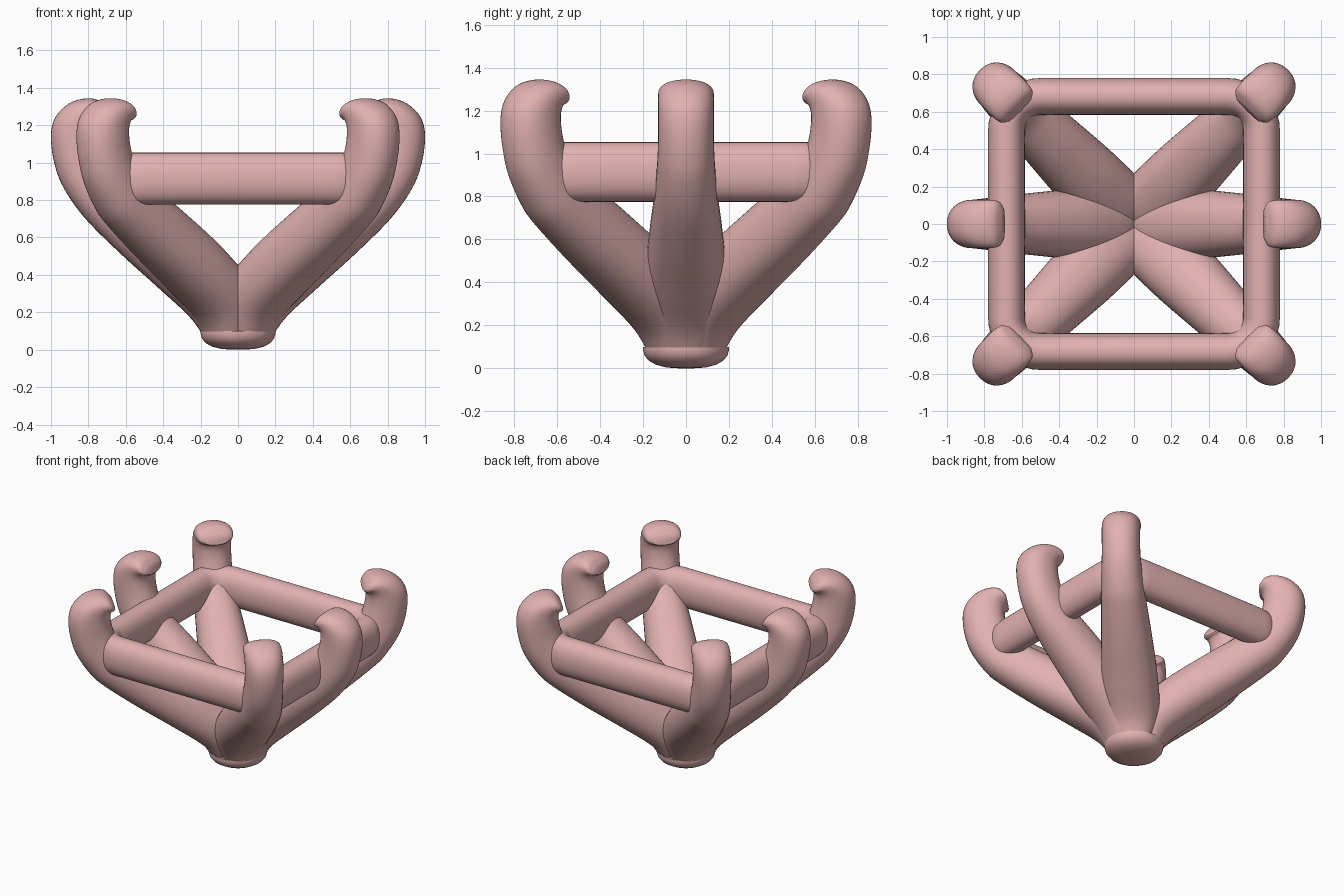
import bpy, bmesh, math
from mathutils import Vector

if "Cube" in bpy.data.objects:
    bpy.data.objects.remove(bpy.data.objects["Cube"])

mat = bpy.data.materials.new("rose_metal")
mat.diffuse_color = (0.76, 0.44, 0.44, 1)
mat.use_nodes = True
mat.node_tree.nodes["Principled BSDF"].inputs["Base Color"].default_value = mat.diffuse_color


def finish(name, bm):
    bmesh.ops.recalc_face_normals(bm, faces=bm.faces[:])
    me = bpy.data.meshes.new(name)
    bm.to_mesh(me)
    bm.free()
    ob = bpy.data.objects.new(name, me)
    bpy.context.collection.objects.link(ob)
    me.materials.append(mat)
    bpy.context.view_layer.objects.active = ob
    ob.select_set(True)
    bpy.ops.object.shade_smooth_by_angle(angle=math.radians(40))
    ob.select_set(False)
    return ob


def skin(rings, closed=False):
    bm = bmesh.new()
    vs = [[bm.verts.new(p) for p in r] for r in rings]
    n = len(vs[0])
    for i in range(len(vs) if closed else len(vs) - 1):
        a, b = vs[i], vs[(i + 1) % len(vs)]
        for j in range(n):
            k = (j + 1) % n
            bm.faces.new((a[j], a[k], b[k], b[j]))
    if not closed:
        bm.faces.new(vs[0])
        bm.faces.new(vs[-1])
    return bm


def oval(n, power):
    pts = []
    for i in range(n):
        t = 2 * math.pi * i / n
        c, s = math.cos(t), math.sin(t)
        pts.append((math.copysign(abs(c) ** (2 / power), c),
                    math.copysign(abs(s) ** (2 / power), s)))
    return pts


def smooth_rows(rows, steps):
    out = []
    for i in range(len(rows) - 1):
        p = [rows[max(0, min(len(rows) - 1, i + k))] for k in (-1, 0, 1, 2)]
        for s in range(steps):
            t = s / steps
            out.append([0.5 * (2 * b + (c - a) * t + (2 * a - 5 * b + 4 * c - d) * t * t
                               + (3 * b - a - 3 * c + d) * t ** 3) for a, b, c, d in zip(*p)])
    out.append(list(rows[-1]))
    return out


# Prong stations: outer r, outer z, inner r, inner z, half width
PRONG = [
    (0.155, 0.02, 0.00, 0.04, 0.10),
    (0.25, 0.165, -0.03, 0.33, 0.18),
    (0.42, 0.325, 0.13, 0.54, 0.19),
    (0.63, 0.515, 0.38, 0.755, 0.17),
    (0.82, 0.705, 0.58, 0.91, 0.147),
    (0.935, 0.87, 0.675, 1.02, 0.135),
    (0.985, 1.01, 0.705, 1.10, 0.13),
    (1.00, 1.15, 0.715, 1.165, 0.13),
    (0.975, 1.245, 0.712, 1.20, 0.13),
    (0.905, 1.315, 0.706, 1.215, 0.13),
    (0.82, 1.343, 0.70, 1.22, 0.128),
    (0.75, 1.335, 0.696, 1.222, 0.118),
    (0.705, 1.295, 0.69, 1.23, 0.085),
]


def prong(name, angle, spread):
    ca, sa = math.cos(angle), math.sin(angle)
    rings = []
    for ro, zo, ri, zi, w in smooth_rows(PRONG, 6):
        mr, mz = (ro + ri) / 2, (zo + zi) / 2
        hr, hz = (ro - ri) / 2, (zo - zi) / 2
        mr += spread * max(0, min(1, (mr - 0.1) / 0.6))
        ring = []
        for c, s in oval(40, 2.2):
            r, t = mr + hr * c, w * s
            ring.append((r * ca - t * sa, r * sa + t * ca, mz + hz * c))
        rings.append(ring)
    bm = skin(rings)
    # Trim the foot level with the cup rim
    bmesh.ops.bisect_plane(bm, geom=bm.verts[:] + bm.edges[:] + bm.faces[:],
                           plane_co=(0, 0, 0.097), plane_no=(0, 0, 1), clear_inner=True)
    finish(name, bm)


# Two side prongs and four corner prongs
for i, a in enumerate((0, 180)):
    prong(f"side_prong_{i}", math.radians(a), 0)
for i, a in enumerate((45, 135, 225, 315)):
    prong(f"corner_prong_{i}", math.radians(a), 0.165)

# Square gallery rail with rounded corners
H, R = 0.682, 0.18
rings = []
for q in range(4):
    for k in range(11):
        a = math.radians(90 * q + 9 * k)
        m = math.radians(90 * q + 45)
        cen = Vector((math.cos(m), math.sin(m))) * (H - R) * math.sqrt(2)
        d = Vector((math.cos(a), math.sin(a)))
        rings.append([(*(cen + d * (R + 0.098 * c)), 0.914 + 0.139 * s)
                      for c, s in oval(40, 2.2)])
finish("gallery_rail", skin(rings, True))

# Rounded base cup
cup = [(0.03, 0), (0.09, 0.004), (0.14, 0.017), (0.175, 0.037),
       (0.193, 0.06), (0.2, 0.085), (0.2, 0.1)]
finish("base_cup", skin([[(r * c, r * s, z) for c, s in oval(64, 2)] for r, z in cup]))
